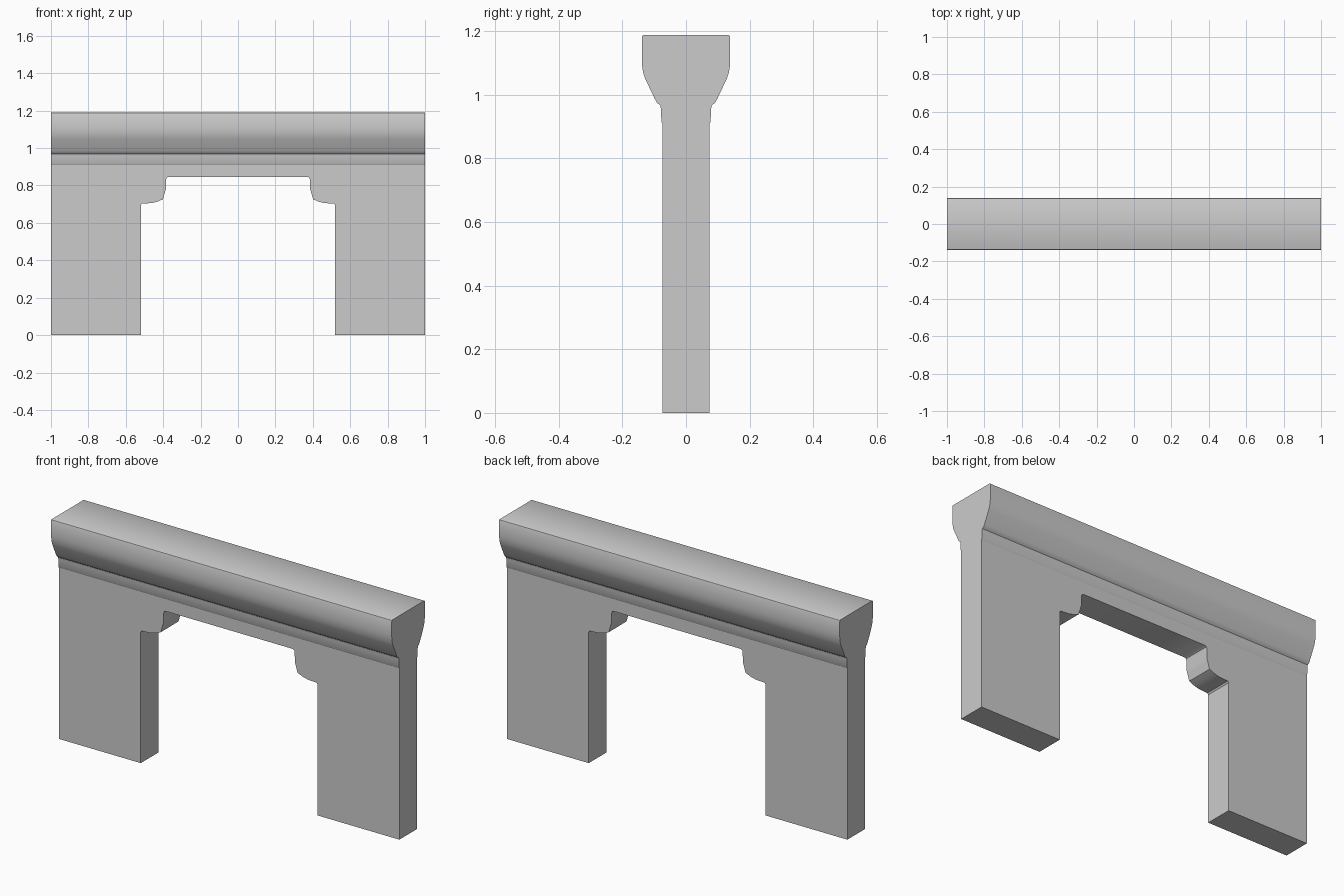
import bpy, bmesh
from mathutils import Vector

if "Cube" in bpy.data.objects:
    bpy.data.objects.remove(bpy.data.objects["Cube"])

JOINT_Z = 0.91  # height where the cornice meets the wall


def extrude_profile(name, outline, place, depth):
    """Sweep a closed outline between -depth and +depth, leaving the joint open."""
    bm = bmesh.new()
    face = bm.faces.new([bm.verts.new(place(a, b, -depth)) for a, b in outline])
    swept = bmesh.ops.extrude_face_region(bm, geom=[face], use_keep_orig=True)
    shift = Vector(place(0, 0, depth)) - Vector(place(0, 0, -depth))
    verts = [g for g in swept["geom"] if isinstance(g, bmesh.types.BMVert)]
    bmesh.ops.translate(bm, verts=verts, vec=shift)
    bmesh.ops.recalc_face_normals(bm, faces=bm.faces)
    joint = [f for f in bm.faces if all(abs(v.co.z - JOINT_Z) < 1e-5 for v in f.verts)]
    bmesh.ops.delete(bm, geom=joint, context='FACES_ONLY')
    mesh = bpy.data.meshes.new(name)
    bm.to_mesh(mesh)
    bm.free()
    obj = bpy.data.objects.new(name, mesh)
    bpy.context.collection.objects.link(obj)
    bpy.ops.object.select_all(action='DESELECT')
    obj.select_set(True)
    bpy.context.view_layer.objects.active = obj
    bpy.ops.object.shade_smooth_by_angle(angle=0.6)
    return obj


def mirrored(half):
    return half + [(-a, b) for a, b in reversed(half)]


# Wall with two piers and a corbelled opening (right half, x/z)
wall_half = [(1.0, JOINT_Z), (1.0, 0.0), (0.519, 0.0), (0.519, 0.695),
             (0.513, 0.703), (0.46, 0.706), (0.43, 0.714), (0.402, 0.726),
             (0.391, 0.762), (0.386, 0.78), (0.385, 0.83), (0.382, 0.84),
             (0.374, 0.845)]
extrude_profile("wall", mirrored(wall_half), lambda a, b, d: (a, d, b), 0.0745)

# Moulded cornice along the top (right half, y/z)
cornice_half = [(0.0745, JOINT_Z), (0.0775, 0.915), (0.0785, 0.955),
                (0.081, 0.967), (0.091, 0.975), (0.097, 0.985),
                (0.128, 1.05), (0.134, 1.067), (0.138, 1.09),
                (0.139, 1.105), (0.139, 1.183), (0.137, 1.187), (0.133, 1.189)]
extrude_profile("cornice", mirrored(cornice_half), lambda a, b, d: (d, a, b), 1.0)
